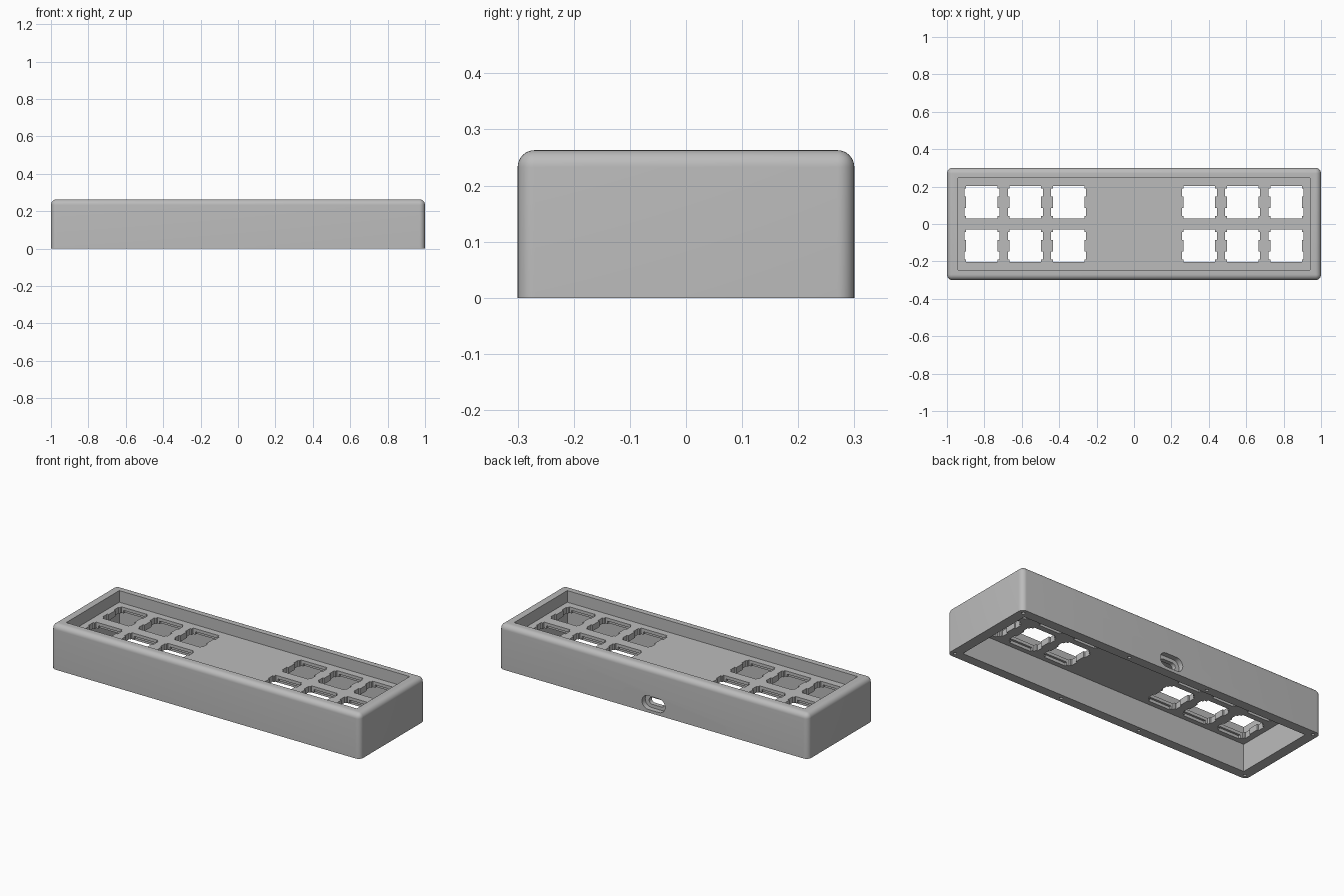
import bpy, bmesh, math
from mathutils import Vector

if "Cube" in bpy.data.objects:
    bpy.data.objects.remove(bpy.data.objects["Cube"], do_unlink=True)

# Main dimensions
HX, HY, H = 1.0, 0.3, 0.263          # half length, half depth, height
IX, IY = 0.94, 0.245                 # inside half sizes
FLOOR, UNDER = 0.195, 0.16           # key plate top and underside
KEY_X = [s * x for s in (-1, 1) for x in (0.349, 0.581, 0.813)]
KEYS = [(x, y) for x in KEY_X for y in (-0.117, 0.117)]

grey = bpy.data.materials.new("plain_grey")
grey.use_nodes = True
colour = (0.5, 0.5, 0.5, 1)
grey.diffuse_color = colour
grey.node_tree.nodes["Principled BSDF"].inputs["Base Color"].default_value = colour


def make_object(name, bm):
    bmesh.ops.recalc_face_normals(bm, faces=bm.faces)
    mesh = bpy.data.meshes.new(name)
    bm.to_mesh(mesh)
    bm.free()
    mesh.materials.append(grey)
    ob = bpy.data.objects.new(name, mesh)
    bpy.context.collection.objects.link(ob)
    return ob


def add_prism(bm, outline, start, depth):
    """Extrude a closed outline, placed by start(u, v), along depth."""
    face = bm.faces.new([bm.verts.new(start(u, v)) for u, v in outline])
    new = bmesh.ops.extrude_face_region(bm, geom=[face])["geom"]
    moved = [g for g in new if isinstance(g, bmesh.types.BMVert)]
    bmesh.ops.translate(bm, verts=moved, vec=depth)


def rect(a, b):
    return [(-a, -b), (a, -b), (a, b), (-a, b)]


def arc_points(cx, r, a0, a1, n):
    return [(cx + r * math.cos(a0 + (a1 - a0) * i / n),
             r * math.sin(a0 + (a1 - a0) * i / n)) for i in range(n + 1)]


def stadium(width, height):
    r, q = height / 2, math.pi / 2
    c = width / 2 - r
    return arc_points(c, r, -q, q, 12) + arc_points(-c, r, q, 3 * q, 12)


def cut(target, outline, places, z0, z1):
    """Cut one upright hole of the given outline at every place."""
    bm = bmesh.new()
    for x, y in places:
        add_prism(bm, outline, lambda u, v: (x + u, y + v, z0), Vector((0, 0, z1 - z0)))
    subtract(target, make_object("cutter", bm))


def cut_back(target, outline, z, y0):
    """Cut a hole through the rear wall from y0 outward."""
    bm = bmesh.new()
    add_prism(bm, outline, lambda u, v: (u, y0, z + v), Vector((0, 0.2, 0)))
    subtract(target, make_object("cutter", bm))


def subtract(target, cutter):
    cutter.hide_render = True
    mod = target.modifiers.new("cut", "BOOLEAN")
    mod.operation, mod.solver, mod.object = "DIFFERENCE", "EXACT", cutter
    bpy.context.view_layer.objects.active = target
    bpy.ops.object.modifier_apply(modifier=mod.name)
    bpy.data.objects.remove(cutter, do_unlink=True)


# Outer shell with rounded top and upright edges
bm = bmesh.new()
add_prism(bm, rect(HX, HY), lambda u, v: (u, v, 0), Vector((0, 0, H)))
edges = [e for e in bm.edges if max(v.co.z for v in e.verts) > H / 2]
bmesh.ops.bevel(bm, geom=edges, offset=0.03, segments=8, profile=0.5, affect="EDGES")
case = make_object("keypad_case", bm)

# Top recess and open underside
cut(case, rect(IX, IY), [(0, 0)], FLOOR, H + 0.1)
cut(case, rect(IX, IY), [(0, 0)], -0.1, UNDER)

# Key openings with side notches
narrow, wide, half = 0.084, 0.0935, 0.0875
right_side = [(narrow, -half), (narrow, -0.0735), (wide, -0.0735), (wide, -0.031),
              (narrow, -0.031)]
right_side += [(x, -y) for x, y in reversed(right_side)]
opening = right_side + [(-x, -y) for x, y in right_side]
cut(case, opening, KEYS, 0.1, H)

# Clip pockets under the plate
cut(case, rect(0.07, 0.1), KEYS, 0.1, 0.177)

# Cable port: shallow outer pocket and through slot
cut_back(case, stadium(0.15, 0.08), 0.058, HY - 0.03)
cut_back(case, stadium(0.1, 0.04), 0.058, IY - 0.05)

# Screw holes in the bottom rim
screws = [(sx * x, sy * 0.272) for x in (0.26, 0.97) for sx in (-1, 1) for sy in (-1, 1)]
cut(case, arc_points(0, 0.009, 0, math.tau * 15 / 16, 15), screws, -0.05, 0.08)

# Smooth rounded edges, crisp cut edges
bpy.ops.object.select_all(action="DESELECT")
case.select_set(True)
bpy.context.view_layer.objects.active = case
bpy.ops.object.shade_smooth_by_angle(angle=math.radians(30))
